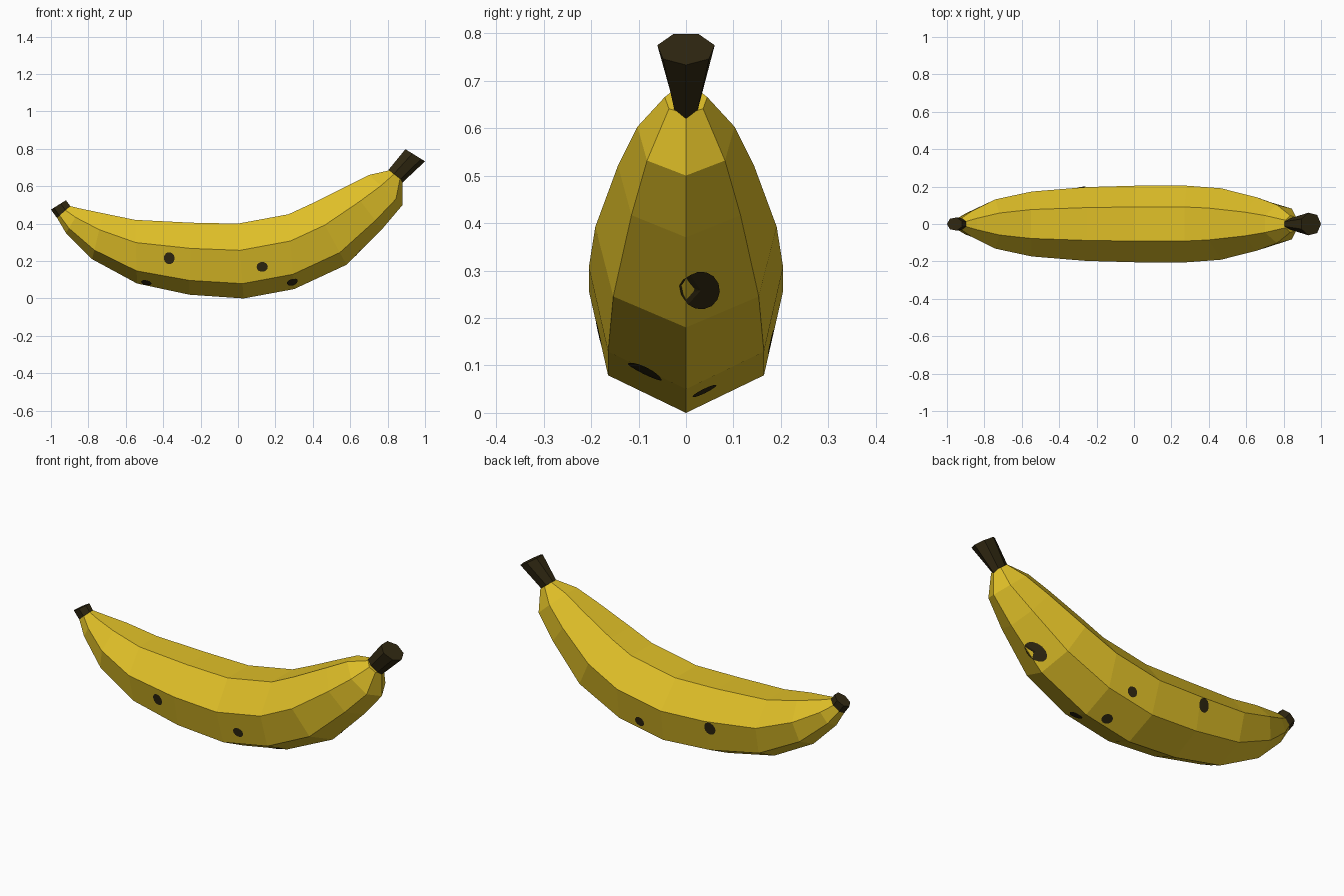
import bpy, bmesh, math
from mathutils import Vector
from mathutils.bvhtree import BVHTree

if "Cube" in bpy.data.objects:
    bpy.data.objects.remove(bpy.data.objects["Cube"])


def material(name, rgb):
    m = bpy.data.materials.new(name)
    m.diffuse_color = (*rgb, 1)
    m.use_nodes = True
    m.node_tree.nodes["Principled BSDF"].inputs["Base Color"].default_value = m.diffuse_color
    return m


YELLOW = material("banana yellow", (0.745, 0.525, 0.021))
BROWN = material("dark brown", (0.031, 0.022, 0.006))
SIDES = 7
SPAN = 1 + math.cos(math.pi / SIDES)   # heptagon height for radius 1


def finish(bm, name, mat):
    mesh = bpy.data.meshes.new(name)
    bm.to_mesh(mesh)
    mesh.materials.append(mat)
    obj = bpy.data.objects.new(name, mesh)
    bpy.context.collection.objects.link(obj)
    return obj


def loft(rings):
    """Skin heptagon rings given as (bottom x, bottom z, top x, top z, y radius)."""
    bm = bmesh.new()
    loops = []
    for bx, bz, tx, tz, r in rings:
        loop = []
        for i in range(SIDES):
            a = 2 * math.pi * i / SIDES
            f = (1 - math.cos(a)) / SPAN
            loop.append(bm.verts.new((bx + (tx - bx) * f, r * math.sin(a), bz + (tz - bz) * f)))
        loops.append(loop)
    for p, q in zip(loops, loops[1:]):
        for i in range(SIDES):
            j = (i + 1) % SIDES
            bm.faces.new((p[i], p[j], q[j], q[i]))
    bm.faces.new(loops[0])
    bm.faces.new(loops[-1])
    bmesh.ops.recalc_face_normals(bm, faces=bm.faces)
    return bm


# Curved peel, from the blossom tip to the stem
body = loft([
    (-0.97, 0.435, -0.90, 0.495, 0.03),
    (-0.92, 0.35, -0.84, 0.48, 0.07),
    (-0.78, 0.21, -0.72, 0.455, 0.135),
    (-0.54, 0.08, -0.55, 0.42, 0.178),
    (-0.26, 0.02, -0.25, 0.405, 0.2025),
    (0.03, 0.0, 0.0, 0.40, 0.21),
    (0.30, 0.05, 0.27, 0.45, 0.21),
    (0.58, 0.18, 0.40, 0.51, 0.196),
    (0.77, 0.37, 0.59, 0.605, 0.147),
    (0.88, 0.50, 0.70, 0.66, 0.105),
    (0.88, 0.63, 0.81, 0.685, 0.046),
])
finish(body, "peel", YELLOW)
tree = BVHTree.FromBMesh(body)

# Dark blossom tip and flared stem
finish(loft([(-1.0, 0.475, -0.92, 0.525, 0.036),
             (-0.968, 0.43, -0.897, 0.494, 0.032)]), "blossom_tip", BROWN)
finish(loft([(0.88, 0.62, 0.805, 0.688, 0.03),
             (1.0, 0.733, 0.895, 0.798, 0.062)]), "stem", BROWN)

# Ripening spots: thin patches projected on the peel (position, half length, half width)
spots = [
    ((-0.37, -0.2, 0.21), 0.029, 0.033),
    ((0.13, -0.2, 0.165), 0.03, 0.027),
    ((0.29, -0.085, 0.09), 0.03, 0.04),
    ((-0.49, -0.04, 0.085), 0.028, 0.03),
    ((-0.28, 0.2, 0.23), 0.032, 0.037),
    ((0.16, 0.2, 0.145), 0.028, 0.027),
    ((0.20, 0.037, 0.05), 0.028, 0.028),
    ((0.65, 0.037, 0.25), 0.062, 0.04),
]
for n, (pos, length, width) in enumerate(spots):
    centre, normal, _, _ = tree.find_nearest(Vector(pos))
    along = Vector((1, 0, 0)) - normal * normal.x
    along.normalize()
    across = normal.cross(along)
    bm = bmesh.new()
    hub = bm.verts.new(centre + normal * 0.004)
    rim = []
    for i in range(14):
        a = 2 * math.pi * i / 14
        start = centre + normal * 0.1 + along * length * math.cos(a) + across * width * math.sin(a)
        hit = tree.ray_cast(start, -normal)[0] or start - normal * 0.1
        rim.append(bm.verts.new(hit + normal * 0.004))
    for i in range(14):
        bm.faces.new((hub, rim[i], rim[(i + 1) % 14]))
    finish(bm, f"ripe_spot_{n + 1}", BROWN)
body.free()
